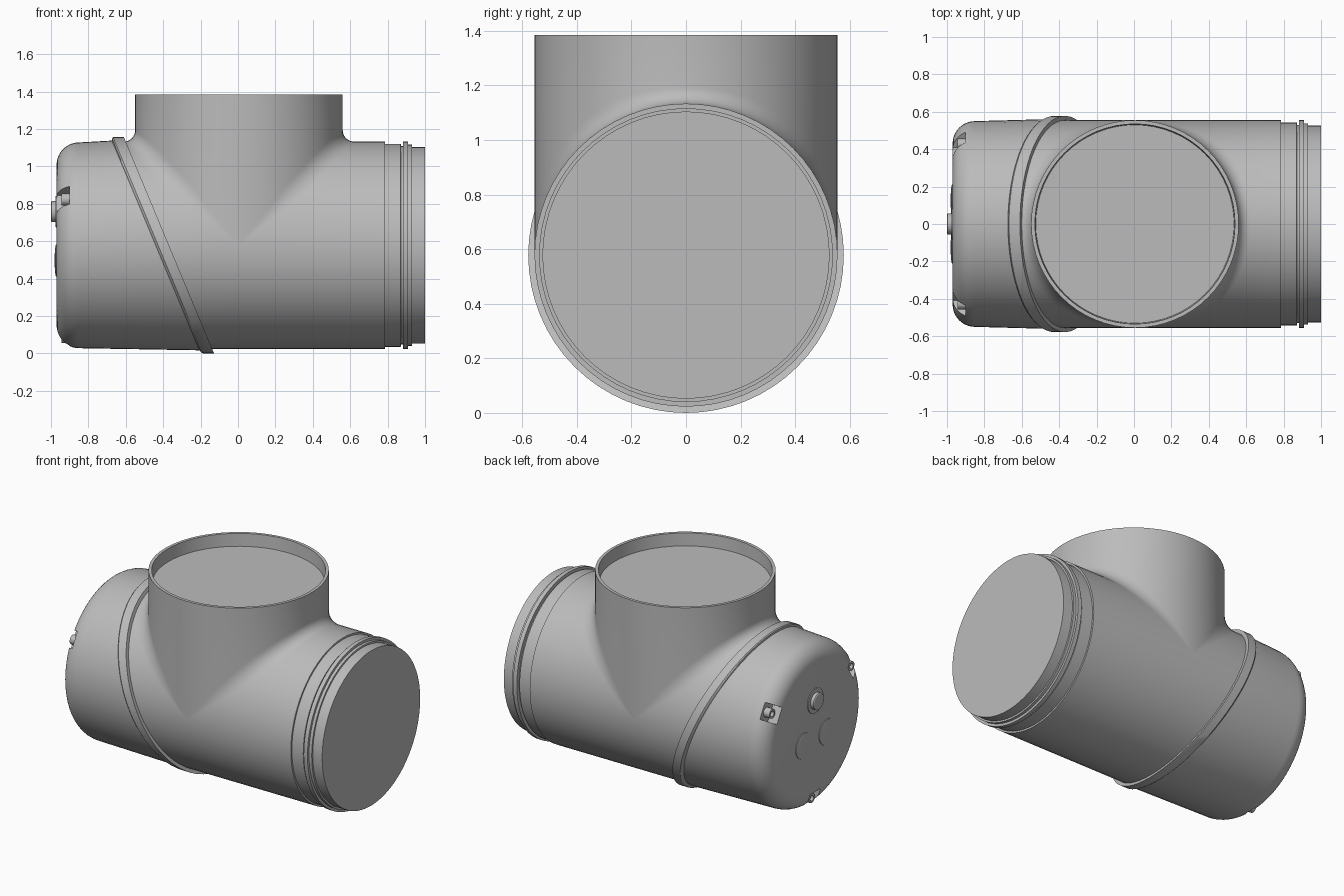
import bpy, bmesh
from math import sin, cos, pi, radians
from mathutils import Vector, Matrix

cube = bpy.data.objects.get("Cube")
if cube:
    bpy.data.objects.remove(cube, do_unlink=True)

AXIS = 0.578        # height of the horizontal axis
R = 0.555           # radius of both pipes
NECK_X = 0.005
TOP = 1.385 - AXIS
SEAM_X, SLOPE = -0.405, 0.417
SEG = 64

grey = bpy.data.materials.new("light_grey")
grey.use_nodes = True
grey.diffuse_color = (0.5, 0.5, 0.5, 1)
grey.node_tree.nodes["Principled BSDF"].inputs["Base Color"].default_value = (0.5, 0.5, 0.5, 1)


def finish(name, bm, angle=32):
    """Clean the mesh, lift it to the axis height and shade it."""
    bmesh.ops.remove_doubles(bm, verts=bm.verts, dist=1e-5)
    bmesh.ops.recalc_face_normals(bm, faces=bm.faces)
    mesh = bpy.data.meshes.new(name)
    bm.to_mesh(mesh)
    bm.free()
    mesh.materials.append(grey)
    obj = bpy.data.objects.new(name, mesh)
    obj.location.z = AXIS
    bpy.context.collection.objects.link(obj)
    smooth(obj, angle)
    return obj


def smooth(obj, angle=32):
    bpy.ops.object.select_all(action='DESELECT')
    obj.select_set(True)
    bpy.context.view_layer.objects.active = obj
    bpy.ops.object.shade_smooth_by_angle(angle=radians(angle))


def loft(bm, rows):
    """Skin neighbouring rows of points with quads."""
    grid = [[bm.verts.new(p) for p in row] for row in rows]
    for a, b in zip(grid, grid[1:]):
        for i in range(len(a) - 1):
            bm.faces.new((a[i], a[i + 1], b[i + 1], b[i]))


def lathe(name, profile, seg=SEG, y=0, z=0):
    """Turn (x, radius, slope) points about a line along x; slope shears a ring."""
    bm = bmesh.new()
    rows = []
    for i in range(seg + 1):
        a = 2 * pi * (i % seg) / seg
        rows.append([(x - k * r * cos(a), y + r * sin(a), z + r * cos(a))
                     for x, r, k in profile])
    loft(bm, rows)
    return finish(name, bm)


def straight(points):
    return [(x, r, 0) for x, r in points]


# Tee body: both pipes with a rolling fillet that fades out at the sides
bm = bmesh.new()
half = SEG // 2
BODY_END = 0.785
for side in (-1, 1):
    rows = []
    for i in range(half + 1):
        t = -pi / 2 + pi * i / half
        s, c = sin(t), cos(t)
        fillet = 0.06 + 0.12 * s * s
        end = BODY_END if side > 0 else SEAM_X - SLOPE * R * c
        row = [(end, R * s, R * c)]
        centre = Vector((c, s, c)) * (R + fillet)
        n1, n2 = Vector((0, -s, -c)), Vector((-c, -s, 0))
        for j in range(9):
            a = j / 8 * pi / 2
            n = (n1 * cos(a) + n2 * sin(a)).normalized()
            p = centre + n * fillet
            row.append((NECK_X + side * p.x, p.y, p.z))
        # neck wall, rim and inner wall
        for r, z in ((R, TOP), (R - 0.02, TOP), (R - 0.025, TOP - 0.09)):
            row.append((NECK_X + side * r * c, r * s, z))
        rows.append(row)
    loft(bm, rows)
rows = []
for i in range(half + 1):
    t = pi / 2 + pi * i / half
    y, z = R * sin(t), R * cos(t)
    rows.append([(SEAM_X - SLOPE * z, y, z), (NECK_X, y, z), (BODY_END, y, z)])
loft(bm, rows)
finish("tee_body", bm)

# Plate closing the neck just below its rim
bm = bmesh.new()
bmesh.ops.create_circle(bm, cap_ends=True, segments=SEG, radius=R - 0.025,
                        matrix=Matrix.Translation((NECK_X, 0, TOP - 0.085)))
finish("neck_plate", bm)

# Stepped spigot with a raised ring and flat end
lathe("end_spigot", straight([
    (0.785, R), (0.785, 0.543), (0.87, 0.543), (0.872, 0.53), (0.882, 0.53),
    (0.882, R), (0.91, R), (0.91, 0.538), (0.93, 0.538), (0.93, 0.526),
    (1.0, 0.526), (1.0, 0)]))

# Rounded end cover, cut off at the slanted seam
corner = [(-0.85 - 0.12 * cos(a), 0.43 + 0.12 * sin(a))
          for a in (pi / 2 * i / 10 for i in range(11))]
cover = lathe("end_cover", straight([(-0.97, 0)] + corner)
              + [(SEAM_X, 0.562, SLOPE), (SEAM_X, 0, SLOPE)])

# Slanted clamping band
lathe("slanted_band", [(SEAM_X + x, r, SLOPE) for x, r in (
    (-0.04, 0.552), (-0.03, 0.572), (-0.022, 0.578), (0.036, 0.578), (0.036, 0.55))])

# Three screw pockets in the cover, each with a socket screw
for name, angle in (("left", 60), ("right", -60), ("lower", 180)):
    turn = Matrix.Rotation(radians(-angle), 4, 'X')
    bm = bmesh.new()
    bmesh.ops.create_cube(bm, size=1, matrix=turn @ Matrix.Translation((-1.0, 0, 0.58))
                          @ Matrix.Diagonal((0.2, 0.11, 0.28, 1)))
    cutter = finish("pocket_cutter", bm)
    cutter.hide_render = True
    cut = cover.modifiers.new("pocket", 'BOOLEAN')
    cut.operation, cut.solver, cut.object = 'DIFFERENCE', 'EXACT', cutter
    bpy.context.view_layer.objects.active = cover
    bpy.ops.object.modifier_apply(modifier=cut.name)
    bpy.data.objects.remove(cutter, do_unlink=True)
    spot = turn @ Vector((0, 0, 0.49))
    lathe(name + "_screw", straight([
        (-0.89, 0.032), (-0.945, 0.032), (-0.945, 0.018), (-0.925, 0.018), (-0.925, 0)]),
        20, spot.y, spot.z)
smooth(cover)

# Push button on a thin base, and two shallow domed bosses
lathe("button_base", straight([(-0.965, 0.085), (-0.975, 0.083), (-0.975, 0)]), 32, 0, 0.18)
lathe("button", straight([(-0.965, 0.056), (-0.996, 0.056), (-1.0, 0.05), (-1.0, 0)]), 32, 0, 0.18)
for name, y in (("left_boss", 0.125), ("right_boss", -0.125)):
    lathe(name, straight([(-0.965, 0.087), (-0.974, 0.085), (-0.979, 0.06), (-0.981, 0)]),
          32, y, -0.08)
